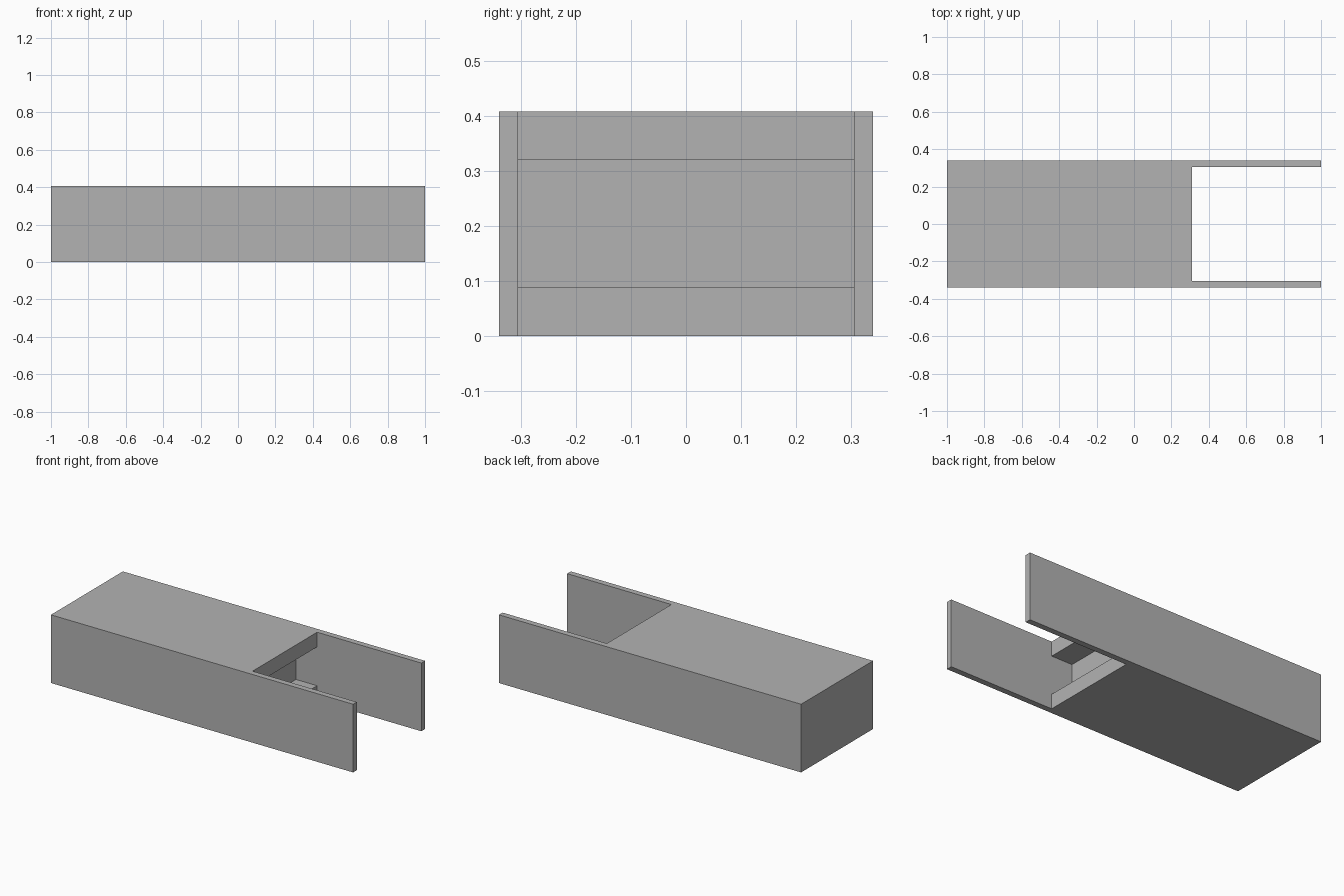
import bpy, bmesh

cube = bpy.data.objects.get("Cube")
if cube:
    bpy.data.objects.remove(cube, do_unlink=True)

LENGTH, WIDTH, HEIGHT = 2.0, 0.68, 0.408
SLOT_HALF = 0.305                # half the gap between the two arms
SLOT_X, POCKET_X = 0.31, 0.17    # inner ends of the open slot and the pocket
POCKET_LOW, POCKET_HIGH = 0.088, 0.32

grey = bpy.data.materials.new("plain grey")
grey.use_nodes = True
colour = (0.45, 0.45, 0.45, 1)
grey.diffuse_color = colour
grey.node_tree.nodes["Principled BSDF"].inputs["Base Color"].default_value = colour


def extrude_profile(name, profile, half_width):
    """Extrude an x-z outline along y, centred on y = 0."""
    bm = bmesh.new()
    face = bm.faces.new([bm.verts.new((x, -half_width, z)) for x, z in profile])
    moved = bmesh.ops.extrude_face_region(bm, geom=[face])["geom"]
    verts = [v for v in moved if isinstance(v, bmesh.types.BMVert)]
    bmesh.ops.translate(bm, verts=verts, vec=(0, 2 * half_width, 0))
    bmesh.ops.recalc_face_normals(bm, faces=bm.faces)
    mesh = bpy.data.meshes.new(name)
    bm.to_mesh(mesh)
    bm.free()
    mesh.materials.append(grey)
    obj = bpy.data.objects.new(name, mesh)
    bpy.context.collection.objects.link(obj)
    return obj


# Solid block with its two side arms
end = LENGTH / 2
body = extrude_profile(
    "forked_block", [(-end, 0), (end, 0), (end, HEIGHT), (-end, HEIGHT)], WIDTH / 2)

# Cutter: open slot between the arms, stepping into a pocket in the block
low, high, far = -0.1, HEIGHT + 0.1, end + 0.1
cutter = extrude_profile("slot_cutter", [
    (far, low), (far, high), (SLOT_X, high), (SLOT_X, POCKET_HIGH),
    (POCKET_X, POCKET_HIGH), (POCKET_X, POCKET_LOW),
    (SLOT_X, POCKET_LOW), (SLOT_X, low)], SLOT_HALF)
cutter.hide_render = True

cut = body.modifiers.new("slot", 'BOOLEAN')
cut.operation = 'DIFFERENCE'
cut.solver = 'EXACT'
cut.object = cutter

# Apply the cut and drop the cutter
bpy.context.view_layer.objects.active = body
body.select_set(True)
bpy.ops.object.modifier_apply(modifier=cut.name)
bpy.data.objects.remove(cutter, do_unlink=True)
